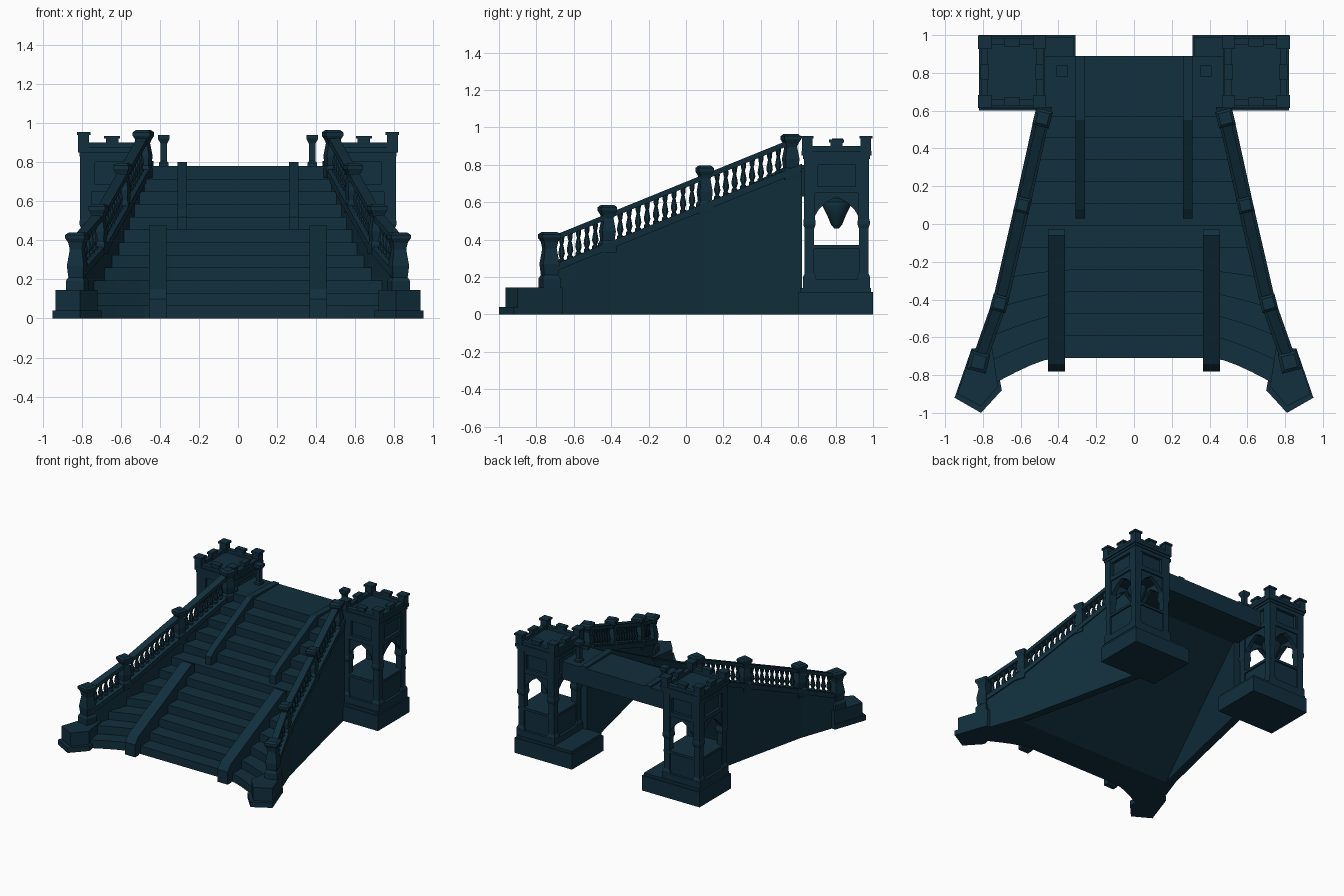
import bpy, bmesh, math
from mathutils import Vector, Matrix

cube = bpy.data.objects.get("Cube")
if cube:
    bpy.data.objects.remove(cube)

STONE = (0.0055, 0.029, 0.047, 1)
stone = bpy.data.materials.new("dark teal stone")
stone.use_nodes = True
stone.diffuse_color = STONE
stone.node_tree.nodes["Principled BSDF"].inputs["Base Color"].default_value = STONE


def finish(name, bm, mirror=True, smooth=False):
    bmesh.ops.recalc_face_normals(bm, faces=bm.faces)
    mesh = bpy.data.meshes.new(name)
    bm.to_mesh(mesh)
    bm.free()
    mesh.materials.append(stone)
    obj = bpy.data.objects.new(name, mesh)
    bpy.context.collection.objects.link(obj)
    if mirror:
        mod = obj.modifiers.new("both sides", 'MIRROR')
        mod.use_mirror_merge = False
    if smooth:
        bpy.ops.object.select_all(action='DESELECT')
        obj.select_set(True)
        bpy.context.view_layer.objects.active = obj
        bpy.ops.object.shade_smooth_by_angle(angle=math.radians(40))
    return obj


def sweep(bm, stations):
    """Skin a row of closed cross-sections and cap both ends."""
    rings = [[bm.verts.new(p) for p in ring] for ring in stations]
    n = len(rings[0])
    for a, b in zip(rings, rings[1:]):
        for i in range(n):
            j = (i + 1) % n
            bm.faces.new((a[i], a[j], b[j], b[i]))
    bm.faces.new(rings[0])
    bm.faces.new(rings[-1])


def prism(bm, pts, lo, hi, matrix=Matrix()):
    sweep(bm, [[matrix @ Vector((x, y, z)) for x, y in pts] for z in (lo, hi)])


def box(bm, x0, x1, y0, y1, z0, z1):
    prism(bm, [(x0, y0), (x1, y0), (x1, y1), (x0, y1)], z0, z1)


def turned(bm, profile, x, y, z, sides=8, turn=0.0):
    """Stack of rings: profile holds (radius, height)."""
    angles = [turn + 2 * math.pi * (i + 0.5) / sides for i in range(sides)]
    sweep(bm, [[(x + r * math.cos(a), y + r * math.sin(a), z + h) for a in angles]
               for r, h in profile])


# Plan line of the flaring side walls
PLAN = [(-0.97, 0.88), (-0.72, 0.82), (-0.4, 0.705), (0.1, 0.59), (0.6, 0.475), (1, 0.475)]


def side_x(y):
    for (ya, xa), (yb, xb) in zip(PLAN, PLAN[1:]):
        if y <= yb:
            return xa + (xb - xa) * max(0, y - ya) / (yb - ya)
    return PLAN[-1][1]


def wall_z(y):
    return 0.26 + 0.406 * (y + 0.7)


# Staircase with hollow underside; lower steps flare forward at the sides
STEPS, RISE, GOING, FRONT = 12, 0.065, 0.1164, -0.71
profile = []
for k in range(STEPS):
    y = FRONT + k * GOING
    flare = 0.21 * max(0, 1 - k / 5)
    profile += [(y, k * RISE, flare), (y, (k + 1) * RISE, flare)]
profile += [(0.89, 0.78, 0), (0.89, 0.64, 0), (0.6, 0.63, 0), (-0.45, 0, 0)]


def stair_section(f):
    curve = max(0, (abs(f) - 0.52) / 0.48) ** 1.4
    ring = []
    for y, z, flare in profile:
        y -= flare * curve
        ring.append((f * side_x(y), y, z))
    return ring


bm = bmesh.new()
sweep(bm, [stair_section(i / 12) for i in range(-12, 13)])
finish("staircase", bm, mirror=False)

# Raised ribs on the stairs
def rib(name, x, half, line):
    bm = bmesh.new()
    sweep(bm, [[(x - half, y, z), (x + half, y, z),
                (x + half, y, max(0, z - 0.15)), (x - half, y, max(0, z - 0.15))]
               for y, z in line])
    finish(name, bm)


rib("lower_rib", 0.41, 0.045, [(-0.78, 0.1), (-0.74, 0.15), (-0.06, 0.475), (-0.03, 0.46)])
rib("upper_rib", 0.285, 0.025, [(0.03, 0.52), (0.08, 0.56), (0.55, 0.8), (0.89, 0.79)])


# Strips that follow the side walls
def strip(name, ys, half, bottom, top):
    bm = bmesh.new()
    sweep(bm, [[(side_x(y) - half, y, bottom(y)), (side_x(y) + half, y, bottom(y)),
                (side_x(y) + half, y, top(y)), (side_x(y) - half, y, top(y))] for y in ys])
    finish(name, bm)


POSTS = [-0.73, -0.42, 0.1, 0.56]
run = [-0.74, -0.4, 0.1, 0.62]
strip("side_wall", run, 0.033, lambda y: 0, wall_z)
strip("wall_coping", run, 0.042, lambda y: wall_z(y) - 0.03, lambda y: wall_z(y) + 0.01)
rail = [-0.73, -0.4, 0.1, 0.57]
strip("handrail", rail, 0.027, lambda y: wall_z(y) + 0.135, lambda y: wall_z(y) + 0.165)

# Turned balusters between the posts
BALUSTER = [(0.018, 0), (0.018, 0.018), (0.01, 0.026), (0.019, 0.05), (0.016, 0.07),
            (0.009, 0.1), (0.014, 0.116), (0.016, 0.14)]
bm = bmesh.new()
for ya, yb, count in zip(POSTS, POSTS[1:], (5, 9, 8)):
    for i in range(count):
        y = ya + 0.02 + (yb - ya - 0.04) * (i + 1) / (count + 1)
        turned(bm, BALUSTER, side_x(y), y, wall_z(y), 8)
finish("balusters", bm, smooth=True)

# Square balustrade posts with flared caps
bm = bmesh.new()
for y, foot, head, size in zip(POSTS, (0.13, 0.33, 0.54, 0.72), (0.44, 0.585, 0.795, 0.965),
                               (1.25, 1.05, 1, 1.1)):
    h = head - foot
    shape = [(0.055, 0), (0.055, h * 0.2), (0.043, h * 0.26), (0.05, h * 0.45), (0.036, h * 0.72),
             (0.044, h - 0.05), (0.058, h - 0.03), (0.058, h - 0.012), (0.04, h)]
    turned(bm, [(r * size, z) for r, z in shape], side_x(y), y, foot, 4, 0.25)
finish("balustrade_posts", bm)

# Splayed foot blocks at the bottom of the walls
bm = bmesh.new()
prism(bm, [(0.95, -0.92), (0.81, -1.0), (0.7, -0.88), (0.74, -0.66), (0.86, -0.66)], 0, 0.04)
prism(bm, [(0.935, -0.9), (0.81, -0.965), (0.72, -0.86), (0.75, -0.66), (0.855, -0.66)], 0.03, 0.145)
finish("foot_blocks", bm)

# Slim posts on the landing
bm = bmesh.new()
turned(bm, [(0.035, 0), (0.035, 0.02), (0.024, 0.03), (0.024, 0.12), (0.042, 0.145), (0.042, 0.165)],
       0.38, 0.81, 0.775, 4)
finish("landing_post", bm)

# Corner towers
CX, CY, HX, HY = 0.645, 0.805, 0.163, 0.175


def block(bm, grow, z0, z1):
    box(bm, CX - HX - grow, CX + HX + grow, CY - HY - grow, CY + HY + grow, z0, z1)


bm = bmesh.new()
box(bm, 0.31, 0.82, 0.6, 1.0, 0, 0.12)
box(bm, 0.32, 0.81, 0.61, 0.99, 0.12, 0.14)
finish("tower_base", bm)

bm = bmesh.new()
block(bm, 0.005, 0.14, 0.19)
block(bm, -0.015, 0.19, 0.35)
block(bm, -0.004, 0.35, 0.37)
finish("tower_parapet", bm)

bm = bmesh.new()
for sx in (-1, 1):
    for sy in (-1, 1):
        x, y = CX + sx * (HX - 0.03), CY + sy * (HY - 0.03)
        turned(bm, [(0.048, 0.14), (0.048, 0.2), (0.036, 0.22), (0.036, 0.46), (0.046, 0.48),
                    (0.046, 0.5), (0.042, 0.51), (0.042, 0.86)], x, y, 0, 4)
finish("tower_corner_pillars", bm)

# Pointed arches and raised panel frames on all four tower faces
bm_arch, bm_frame = bmesh.new(), bmesh.new()
for i in range(4):
    half, reach = (HX, HY) if i % 2 == 0 else (HY, HX)
    face = (Matrix.Translation((CX, CY, 0)) @ Matrix.Rotation(i * math.pi / 2, 4, 'Z')
            @ Matrix.Translation((0, -reach, 0)) @ Matrix.Rotation(math.pi / 2, 4, 'X'))
    w = half - 0.05
    for s in (-1, 1):
        curve = [(s * w * math.cos(t * math.pi / 8) ** 0.8 if t < 4 else 0,
                  0.47 + 0.16 * (t / 4) ** 0.8) for t in range(5)]
        prism(bm_arch, curve + [(0, 0.67), (s * (w + 0.02), 0.67), (s * (w + 0.02), 0.47)],
              -0.045, -0.012, face)
        prism(bm_frame, [(s * (w - 0.025), 0.67), (s * (w + 0.02), 0.67),
                         (s * (w + 0.02), 0.83), (s * (w - 0.025), 0.83)], -0.03, -0.004, face)
    for lo, hi in ((0.65, 0.685), (0.8, 0.84)):
        prism(bm_frame, [(-w, lo), (w, lo), (w, hi), (-w, hi)], -0.03, -0.002, face)
finish("tower_arches", bm_arch)
finish("tower_panel_frames", bm_frame)

bm = bmesh.new()
block(bm, -0.025, 0.65, 0.86)
block(bm, 0.004, 0.83, 0.85)
block(bm, 0.012, 0.85, 0.875)
finish("tower_upper_block", bm)

# Battlements: low wall, corner and middle merlons
bm = bmesh.new()
for sx in (-1, 0, 1):
    for sy in (-1, 0, 1):
        if sx == sy == 0:
            continue
        x, y = CX + sx * (HX - 0.018), CY + sy * (HY - 0.018)
        mx, my = (0.035, 0.035) if sx and sy else (0.022 if sx else 0.04, 0.022 if sy else 0.04)
        top = 0.94 if sx and sy else 0.92
        box(bm, x - mx * 0.8, x + mx * 0.8, y - my * 0.8, y + my * 0.8, 0.87, top)
        box(bm, x - mx, x + mx, y - my, y + my, top, top + 0.015)
for s in (-1, 1):
    x, y = CX + s * (HX - 0.015), CY + s * (HY - 0.015)
    box(bm, x - 0.018, x + 0.018, CY - HY, CY + HY, 0.87, 0.9)
    box(bm, CX - HX, CX + HX, y - 0.018, y + 0.018, 0.87, 0.9)
finish("tower_battlements", bm)

# Hanging boss under the tower vault
bm = bmesh.new()
turned(bm, [(0.012, 0.46), (0.03, 0.48), (0.05, 0.53), (0.075, 0.58), (0.07, 0.6), (0.03, 0.62),
            (0.03, 0.66)], CX, CY, 0, 10)
finish("tower_hanging_boss", bm, smooth=True)
